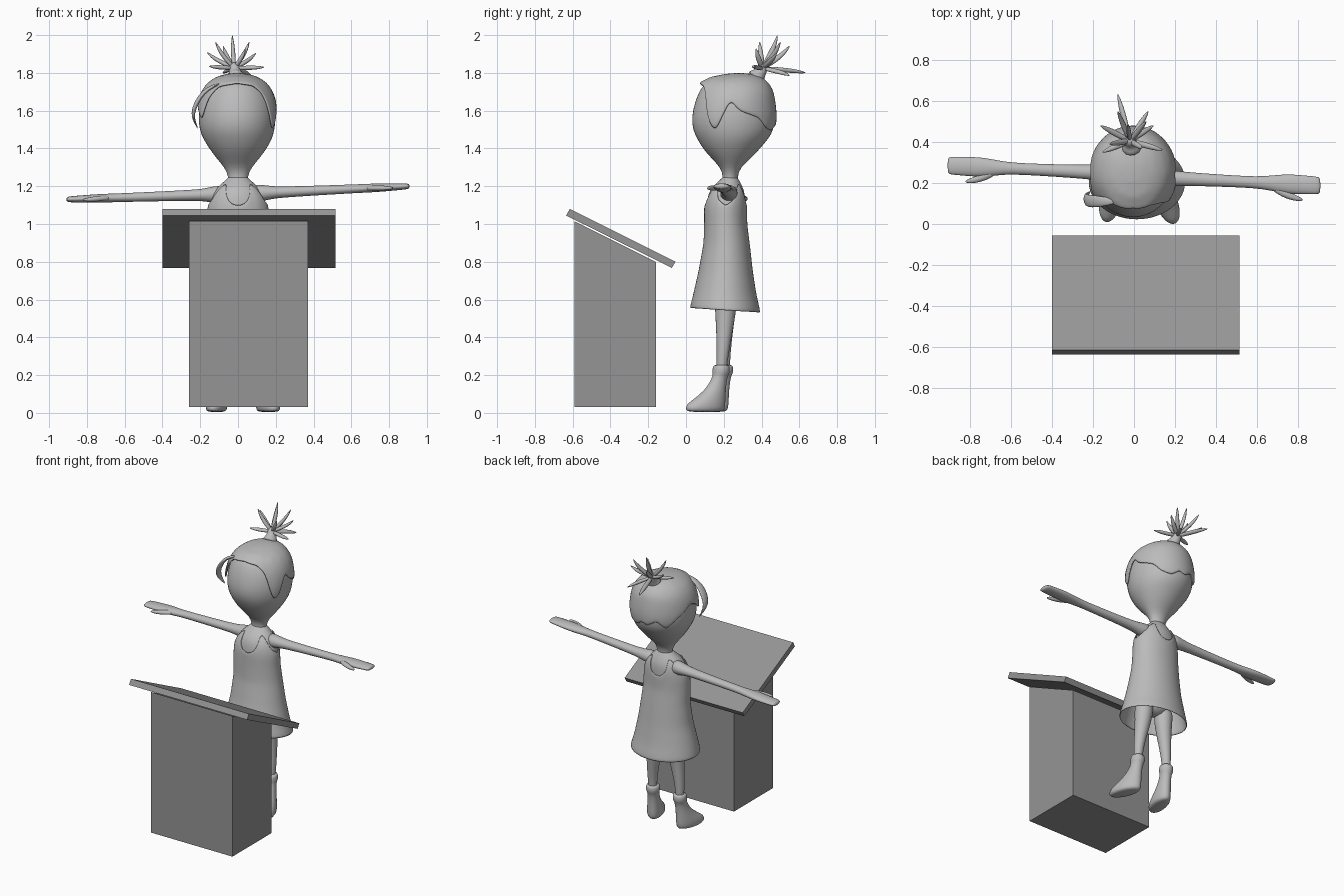
import bpy, bmesh, math
from mathutils import Vector

if "Cube" in bpy.data.objects:
    bpy.data.objects.remove(bpy.data.objects["Cube"])


def material(name, v):
    m = bpy.data.materials.new(name)
    m.diffuse_color = (v, v, v, 1)
    m.use_nodes = True
    m.node_tree.nodes["Principled BSDF"].inputs["Base Color"].default_value = m.diffuse_color
    return m


LIGHT = material("light grey", 0.5)
MID = material("mid grey", 0.3)


def loft(name, rings, mat=LIGHT, caps=(True, True), subsurf=1, thick=0):
    """Skin a list of equal-length closed rings."""
    bm = bmesh.new()
    vs = [[bm.verts.new(p) for p in r] for r in rings]
    n = len(rings[0])
    for a, b in zip(vs, vs[1:]):
        for j in range(n):
            k = (j + 1) % n
            bm.faces.new((a[j], a[k], b[k], b[j]))
    if caps[0]:
        bm.faces.new(vs[0][::-1])
    if caps[1]:
        bm.faces.new(vs[-1])
    if all(caps):
        bmesh.ops.recalc_face_normals(bm, faces=bm.faces)
    me = bpy.data.meshes.new(name)
    bm.to_mesh(me)
    bm.free()
    ob = bpy.data.objects.new(name, me)
    bpy.context.collection.objects.link(ob)
    me.materials.append(mat)
    if subsurf:
        me.polygons.foreach_set("use_smooth", [True] * len(me.polygons))
    if thick:
        s = ob.modifiers.new("thickness", 'SOLIDIFY')
        s.thickness = thick
        s.offset = -1
    if subsurf:
        ob.modifiers.new("smooth", 'SUBSURF').levels = subsurf
        ob.modifiers["smooth"].render_levels = subsurf
    return ob


def angles(n):
    return [2 * math.pi * i / n for i in range(n)]


def at(table, z):
    """Interpolate a (z, cx, cy, rx, ry) table."""
    for a, b in zip(table, table[1:]):
        if z <= b[0]:
            t = max(0, (z - a[0]) / (b[0] - a[0]))
            return [p + (q - p) * t for p, q in zip(a, b)]
    return table[-1]


def ellipse(row, n=24, grow=0.0):
    z, cx, cy, rx, ry = row
    return [(cx + (rx + grow) * math.cos(a), cy + (ry + grow) * math.sin(a), z) for a in angles(n)]


def tube(name, pts, radii, n=8, flat=1.0, subsurf=1):
    pts = [Vector(p) for p in pts]
    rings = []
    for i, p in enumerate(pts):
        d = (pts[min(i + 1, len(pts) - 1)] - pts[max(i - 1, 0)]).normalized()
        u = d.cross(Vector((0.05, 1, 0.1))).normalized()
        v = d.cross(u)
        rings.append([p + radii[i] * (u * math.cos(a) * flat + v * math.sin(a)) for a in angles(n)])
    return loft(name, rings, subsurf=subsurf)


def piecewise(points, x):
    for (x0, y0), (x1, y1) in zip(points, points[1:]):
        if x <= x1:
            return y0 + (y1 - y0) * (x - x0) / (x1 - x0)
    return points[-1][1]


# Lectern: side profiles (y, z) stretched across x
def slab(name, profile, x0, x1):
    loft(name, [[(x, y, z) for y, z in profile] for x in (x0, x1)], MID, subsurf=0)


slab("lectern_base", [(-.59, .03), (-.16, .03), (-.16, .80), (-.59, 1.015)], -.26, .37)
slab("lectern_top", [(-.635, 1.045), (-.075, .768), (-.056, .80), (-.615, 1.08)], -.40, .515)

# Head and neck
HEAD = [(1.20, 0, .23, .06, .05), (1.25, 0, .235, .048, .036), (1.30, 0, .235, .072, .053),
        (1.35, 0, .24, .117, .108), (1.40, 0, .24, .153, .153), (1.45, -.002, .248, .184, .19),
        (1.50, -.005, .25, .201, .217), (1.57, -.005, .25, .208, .223), (1.65, -.005, .255, .197, .208),
        (1.70, -.005, .26, .177, .192), (1.74, -.005, .26, .147, .168), (1.77, -.005, .27, .102, .122),
        (1.785, -.005, .28, .05, .06), (1.79, -.005, .285, .012, .014)]
loft("head", [ellipse(r) for r in HEAD])

# Hair cap: follows the head down to a jagged hairline (angle in degrees, front = -90)
HAIRLINE = [(-180, 1.62), (-165, 1.60), (-150, 1.54), (-138, 1.66), (-125, 1.72), (-90, 1.742), (-60, 1.725),
            (-45, 1.68), (-36, 1.56), (-27, 1.47), (-18, 1.53), (-5, 1.65), (8, 1.59), (38, 1.55),
            (50, 1.50), (70, 1.48), (85, 1.52), (95, 1.50), (115, 1.54), (130, 1.48), (150, 1.55), (180, 1.62)]
N, ROWS = 60, 12
zs = [r[0] for r in HEAD]
hair = []
for k in range(ROWS + 1):
    ring = []
    for a in angles(N):
        deg = (math.degrees(a) + 180) % 360 - 180
        line = piecewise(HAIRLINE, deg)
        i = max(j for j in range(len(zs)) if zs[j] <= line)
        s = i + (line - zs[i]) / (zs[i + 1] - zs[i])
        s += (len(zs) - 1 - s) * k / ROWS
        i = min(int(s), len(zs) - 2)
        z, cx, cy, rx, ry = [p + (q - p) * (s - i) for p, q in zip(HEAD[i], HEAD[i + 1])]
        g = .009 + .012 * max(0, -math.sin(a)) * (1 - k / ROWS)
        if k == ROWS:
            g = 0
        ring.append((cx + (rx + g) * math.cos(a), cy + (ry + g) * math.sin(a), z + .009))
    hair.append(ring)
loft("hair_cap", hair, caps=(False, True), thick=.012)

# Swept lock on the left of the fringe
tube("fringe_lock", [(-.09, .11, 1.745), (-.16, .11, 1.72), (-.205, .11, 1.67), (-.235, .115, 1.61),
                     (-.24, .13, 1.56), (-.21, .16, 1.50)], [.015, .028, .034, .032, .022, .003], flat=.4)

# Topknot and its spikes
tube("topknot", [(-.01, .36, 1.765), (-.013, .385, 1.79), (-.018, .40, 1.815), (-.02, .41, 1.84), (-.02, .412, 1.855)],
     [.065, .038, .03, .03, .01], n=12)
base = Vector((-.02, .405, 1.825))
TIPS = [(-.08, .635, 1.80), (-.03, .485, 2.0), (-.08, .55, 1.945), (-.165, .48, 1.91), (.06, .50, 1.965),
        (.095, .48, 1.905), (.14, .36, 1.83), (-.155, .35, 1.835), (.04, .37, 1.93), (-.12, .39, 1.965),
        (0, .33, 1.775), (.07, .55, 1.785)]
for tip in TIPS:
    tip = Vector(tip)
    out = Vector((tip.x - base.x, tip.y - base.y, 0)) * .12
    pts = [base.lerp(tip, t) + out * math.sin(math.pi * t) for t in (0, .3, .6, .85, 1)]
    tube("hair_spike", pts, [.014, .018, .016, .009, .002], n=6, flat=.8)

# Torso under the dress
BODY = [(.54, .015, .205, .235, .185), (.62, .01, .205, .215, .165), (.75, .01, .21, .185, .14),
        (.90, .005, .215, .165, .118), (1.0, 0, .21, .16, .11), (1.10, 0, .21, .157, .11),
        (1.16, 0, .215, .137, .105), (1.20, 0, .22, .112, .085), (1.23, 0, .23, .072, .058),
        (1.26, 0, .235, .05, .037)]
skin = [(.58, .015, .21, .07, .05), (.64, .015, .21, .13, .085)] + [r for r in BODY if r[0] >= .9]
loft("torso", [ellipse(r, grow=-.006) for r in skin])

# Dress: flared skirt, tilted hem, scooped neck front and back, strap peaks, low armholes
STRAPS = [(0, 1.10), (22, 1.13), (40, 1.215), (52, 1.215), (66, 1.14), (78, 1.105), (90, 1.10)]
dress = []
for k in range(17):
    ring = []
    for a in angles(48):
        fold = math.degrees(math.asin(min(1, abs(math.sin(a)))))
        top = piecewise(STRAPS, fold)
        hem = .543 - .012 * math.sin(a)
        z = hem + (top - hem) * k / 16
        _, cx, cy, rx, ry = at(BODY, z)
        ring.append((cx + (rx + .004) * math.cos(a), cy + (ry + .004) * math.sin(a), z))
    dress.append(ring)
loft("dress", dress, caps=(False, False), thick=.008)

# Arms and mitten hands: (distance from middle, half depth, half height)
ARM = [(.07, .05, .05), (.13, .048, .046), (.18, .04, .034), (.25, .035, .03), (.40, .031, .027),
       (.55, .029, .025), (.63, .032, .024), (.70, .044, .024), (.76, .05, .023), (.82, .048, .02),
       (.89, .045, .017), (.91, .042, .012)]
for side, y0, y1, z0, z1 in ((1, .225, .187, 1.165, 1.20), (-1, .25, .285, 1.155, 1.13)):
    def mid(d, dy=0, dz=0):
        t = (d - .15) / .76
        return (side * d, y0 + (y1 - y0) * t + dy, z0 + (z1 - z0) * t + dz)
    loft("arm", [[mid(d, ry * math.cos(a), rz * math.sin(a)) for a in angles(12)] for d, ry, rz in ARM])
    tube("thumb", [mid(.67, -.015), mid(.73, -.048), mid(.78, -.066, -.004), mid(.825, -.075, -.006)],
         [.018, .021, .017, .007], flat=.8)

# Legs and ankle boots: (z, centre y, half width, half length)
BOOT = [(.004, .095, .04, .095), (.015, .093, .054, .112), (.045, .098, .056, .112), (.075, .122, .051, .088),
        (.12, .152, .043, .06), (.16, .168, .038, .047), (.20, .182, .038, .041), (.208, .185, .046, .047),
        (.247, .187, .046, .047), (.255, .187, .036, .036)]
for hip, ankle, dy, turn in ((.095, .125, 0, 22), (-.065, -.095, .018, -12)):
    tube("leg", [(hip, .215, .66), (hip, .21, .56), (hip * .6 + ankle * .4, .205, .46),
                 (ankle, .195 + dy / 2, .32), (ankle, .187 + dy, .22), (ankle, .187 + dy, .15)],
         [.068, .06, .048, .033, .027, .027], n=12)
    c, s = math.cos(math.radians(turn)), math.sin(math.radians(turn))
    rings = []
    for z, cy, rx, ry in BOOT:
        ring = []
        for a in angles(16):
            px, py = rx * math.cos(a), cy - .187 + ry * math.sin(a)
            ring.append((ankle + px * c - py * s, .187 + dy + px * s + py * c, z))
        rings.append(ring)
    loft("boot", rings)
